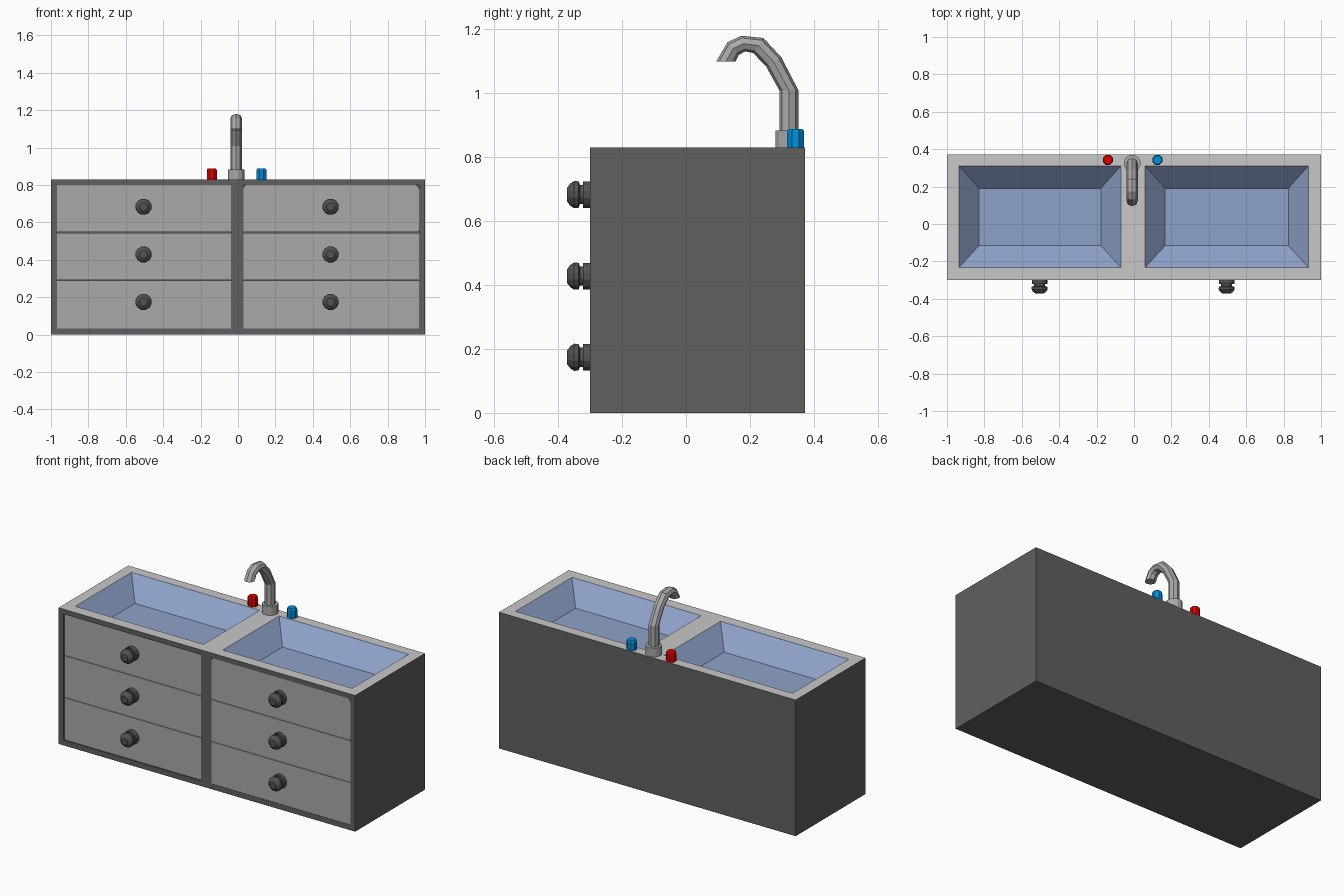
import bpy, bmesh, math
from mathutils import Vector

if "Cube" in bpy.data.objects:
    bpy.data.objects.remove(bpy.data.objects["Cube"])


def mat(name, r, g, b):
    m = bpy.data.materials.new(name)
    m.diffuse_color = (r, g, b, 1)
    m.use_nodes = True
    m.node_tree.nodes["Principled BSDF"].inputs["Base Color"].default_value = m.diffuse_color
    return m


DARK = mat("dark_grey", 0.115, 0.115, 0.115)
PANEL = mat("drawer_grey", 0.40, 0.40, 0.40)
TOP = mat("counter_grey", 0.58, 0.58, 0.58)
BASIN = mat("basin_blue", 0.27, 0.36, 0.58)
KNOB = mat("knob_grey", 0.085, 0.085, 0.085)
METAL = mat("tap_grey", 0.40, 0.40, 0.40)
RED = mat("hot_red", 0.75, 0.0, 0.0)
BLUE = mat("cold_blue", 0.0, 0.27, 0.70)


def make(name, faces, mats, weld=True):
    """Object from a list of (points, material slot)."""
    bm = bmesh.new()
    for pts, slot in faces:
        bm.faces.new([bm.verts.new(p) for p in pts]).material_index = slot
    if weld:
        bmesh.ops.remove_doubles(bm, verts=bm.verts, dist=1e-5)
        bmesh.ops.recalc_face_normals(bm, faces=bm.faces)
    me = bpy.data.meshes.new(name)
    bm.to_mesh(me)
    bm.free()
    for m in mats:
        me.materials.append(m)
    ob = bpy.data.objects.new(name, me)
    bpy.context.collection.objects.link(ob)
    return ob


def loft(name, rings, m):
    """Closed solid through a list of rings."""
    n = len(rings[0])
    faces = [(rings[0][::-1], 0), (rings[-1], 0)]
    for a, b in zip(rings, rings[1:]):
        faces += [((a[i], a[(i + 1) % n], b[(i + 1) % n], b[i]), 0) for i in range(n)]
    return make(name, faces, [m])


def turned(name, centre, axis, profile, n, m):
    """Lathe of (radius, distance along axis) points."""
    c, ax = Vector(centre), Vector(axis)
    u = Vector((1, 0, 0))
    v = ax.cross(u)
    rings = []
    for r, h in profile:
        rings.append([c + ax * h + (u * math.cos(t) + v * math.sin(t)) * r
                      for t in [(i + 0.5) * 2 * math.pi / n for i in range(n)]])
    return loft(name, rings, m)


Y0, Y1, H = -0.30, 0.372, 0.83


def framed(us, vs, place, drop, floor, slots):
    """Flat face with two rectangular hollows, each with walls and a floor."""
    faces = []
    for i in range(5):
        for j in range(3):
            a, b, c, d = us[i], us[i + 1], vs[j], vs[j + 1]
            outer = [(a, c), (b, c), (b, d), (a, d)]
            if not (j == 1 and i in (1, 3)):
                faces.append(([place(u, v, 0) for u, v in outer], slots[0]))
                continue
            l, r, lo, hi = floor
            inner = [(a + l, c + lo), (b - r, c + lo), (b - r, d - hi), (a + l, d - hi)]
            faces.append(([place(u, v, drop) for u, v in inner], slots[1]))
            for k in range(4):
                p, q = outer[k], outer[(k + 1) % 4]
                s, t = inner[(k + 1) % 4], inner[k]
                faces.append(([place(*p, 0), place(*q, 0), place(*s, drop), place(*t, drop)], slots[1]))
    return faces


# Counter top with two sloped basins
make("counter_and_basins",
     framed([-1, -0.935, -0.07, 0.06, 0.932, 1], [Y0, -0.232, 0.31, Y1],
            lambda u, v, d: (u, v, H - d), 0.115, (0.107, 0.107, 0.117, 0.12), (0, 1)),
     [TOP, BASIN], weld=False)

# Cabinet: recessed front, plus sides, back and bottom
XS = [-1, -0.967, -0.037, 0.03, 0.967, 1]
shell = framed(XS, [0, 0.032, 0.80, H], lambda u, v, d: (u, Y0 + d, v), 0.02, (0, 0, 0, 0), (0, 0))
shell += [(((1, Y0, 0), (1, Y1, 0), (1, Y1, H), (1, Y0, H)), 0),
          (((-1, Y1, 0), (-1, Y0, 0), (-1, Y0, H), (-1, Y1, H)), 0),
          (((1, Y1, 0), (-1, Y1, 0), (-1, Y1, H), (1, Y1, H)), 0),
          (((-1, Y1, 0), (1, Y1, 0), (1, Y0, 0), (-1, Y0, 0)), 0)]
make("cabinet", shell, [DARK], weld=False)


def corner(x, z, sx, sz, r):
    """Rounded (or square) corner, counter-clockwise for the given quadrant."""
    if r == 0:
        return [(x, z)]
    start = {(1, -1): -90, (1, 1): 0, (-1, 1): 90, (-1, -1): 180}[(sx, sz)]
    return [(x - sx * r + r * math.cos(math.radians(start + a)),
             z - sz * r + r * math.sin(math.radians(start + a))) for a in (0, 30, 60, 90)]


# Drawers and turned knobs
ROWS = [(0.032, 0.288), (0.291, 0.544), (0.547, 0.80)]
KNOB_PROFILE = [(0.043, -0.02), (0.043, 0.022), (0.031, 0.022), (0.031, 0.032),
                (0.043, 0.036), (0.044, 0.050), (0.036, 0.062), (0.022, 0.072)]
for side, x0, x1, kx, y in (("left", XS[1], XS[2], -0.505, -0.292),
                            ("right", XS[3], XS[4], 0.495, -0.298)):
    for k, (z0, z1) in enumerate(ROWS):
        r = 0.022 if side == "right" and k == 2 else 0
        outline = (corner(x1, z0, 1, -1, r * 0.5) + corner(x1, z1, 1, 1, r)
                   + corner(x0, z1, -1, 1, r * 0.7) + corner(x0, z0, -1, -1, 0))
        loft(f"{side}_drawer_{k + 1}",
             [[(px, py, pz) for px, pz in outline] for py in (Y0 + 0.019, y)], PANEL)
        turned(f"{side}_knob_{k + 1}", (kx, Y0, (0.174, 0.428, 0.683)[k]), (0, -1, 0),
               KNOB_PROFILE, 12, KNOB)

# Tap: base collar and curved eight-sided spout
TX = -0.01
turned("tap_base", (TX, 0.324, H), (0, 0, 1), [(0.046, 0), (0.046, 0.053)], 12, METAL)
SPOUT = [((0.352, 0.84), (0.292, 0.84)), ((0.352, 1.009), (0.292, 1.009)),
         ((0.298, 1.113), (0.250, 1.085)), ((0.242, 1.173), (0.210, 1.126)),
         ((0.173, 1.180), (0.185, 1.131)), ((0.130, 1.160), (0.165, 1.120)),
         ((0.095, 1.100), (0.155, 1.100))]
rings = []
for (yo, zo), (yi, zi) in SPOUT:
    ring = []
    for i in range(8):
        t = i * math.pi / 4
        c = math.cos(t) / 2
        ring.append((TX + 0.031 * math.sin(t), (yo + yi) / 2 + (yo - yi) * c,
                     (zo + zi) / 2 + (zo - zi) * c))
    rings.append(ring)
loft("tap_spout", rings, METAL)

# Hot and cold handles
for name, x, m in (("hot_handle", -0.14, RED), ("cold_handle", 0.125, BLUE)):
    turned(name, (x, 0.343, H), (0, 0, 1), [(0.029, 0), (0.029, 0.05), (0.023, 0.059)], 8, m)
